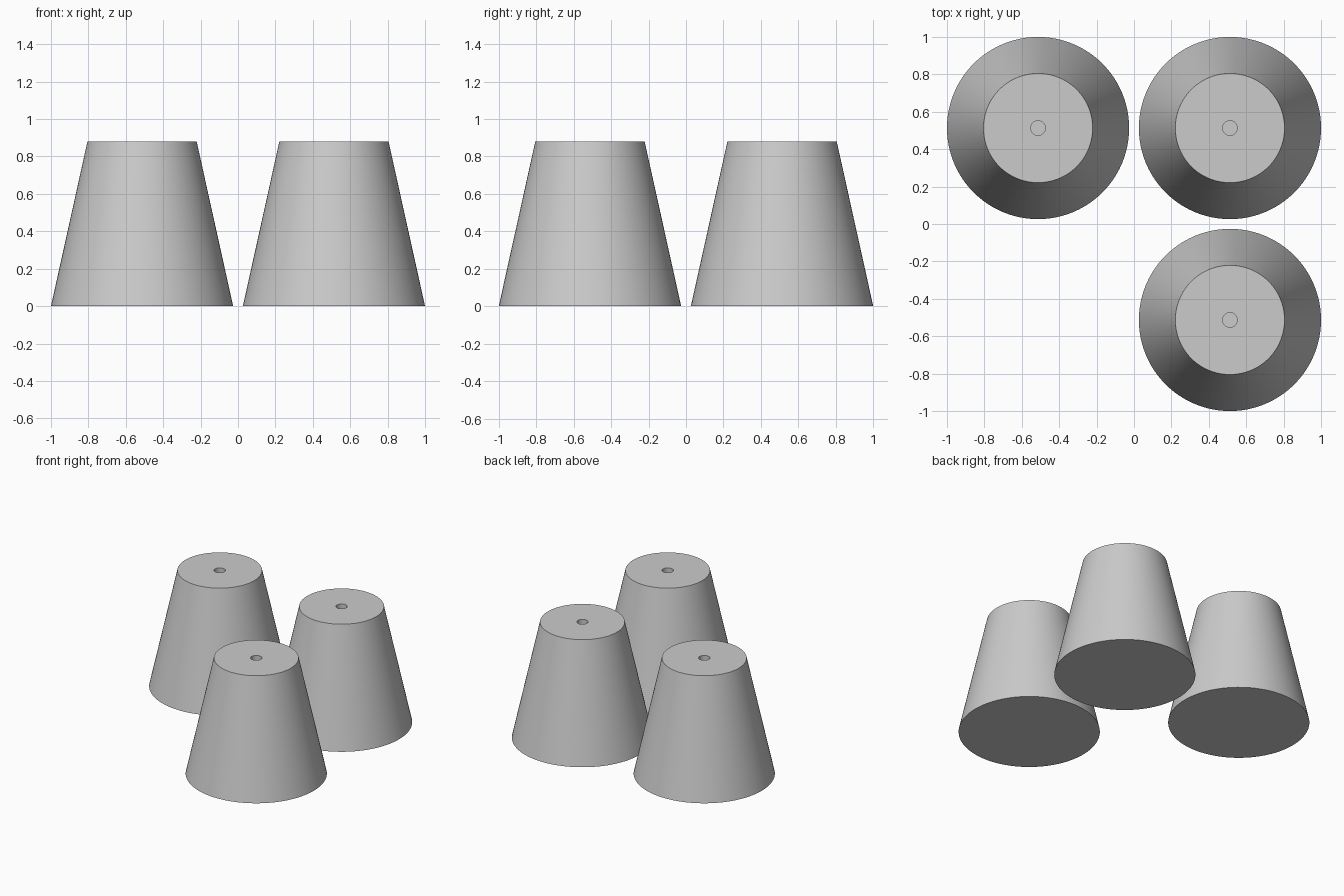
import bpy
import bmesh
from math import radians, sin, cos, tau

default_cube = bpy.data.objects.get("Cube")
if default_cube:
    bpy.data.objects.remove(default_cube, do_unlink=True)

SIDES = 96
HEIGHT = 0.88
CENTER = 0.513
# Radius and height, from the base rim up and down into the blind hole
PROFILE = [(0.487, 0), (0.292, HEIGHT), (0.039, HEIGHT), (0.039, HEIGHT - 0.3)]

grey = bpy.data.materials.new("light grey")
grey.use_nodes = True
color = (0.6, 0.6, 0.6, 1)
grey.diffuse_color = color
grey.node_tree.nodes["Principled BSDF"].inputs["Base Color"].default_value = color


def tapered_foot(name, x, y):
    """Solid truncated cone with a blind hole in its top."""
    bm = bmesh.new()
    rings = [[bm.verts.new((r * cos(tau * i / SIDES), r * sin(tau * i / SIDES), z))
              for i in range(SIDES)] for r, z in PROFILE]
    for low, high in zip(rings, rings[1:]):
        for i in range(SIDES):
            j = (i + 1) % SIDES
            bm.faces.new((low[i], low[j], high[j], high[i]))
    # Base and hole floor
    bm.faces.new(rings[0])
    bm.faces.new(rings[-1])
    bmesh.ops.recalc_face_normals(bm, faces=bm.faces)
    mesh = bpy.data.meshes.new(name)
    bm.to_mesh(mesh)
    bm.free()
    mesh.materials.append(grey)
    foot = bpy.data.objects.new(name, mesh)
    foot.location = (x, y, 0)
    bpy.context.collection.objects.link(foot)
    bpy.ops.object.select_all(action="DESELECT")
    foot.select_set(True)
    bpy.context.view_layer.objects.active = foot
    bpy.ops.object.shade_smooth_by_angle(angle=radians(30))


# Three feet, leaving the front right corner empty
tapered_foot("back_right_foot", -CENTER, CENTER)
tapered_foot("back_left_foot", CENTER, CENTER)
tapered_foot("front_left_foot", CENTER, -CENTER)
